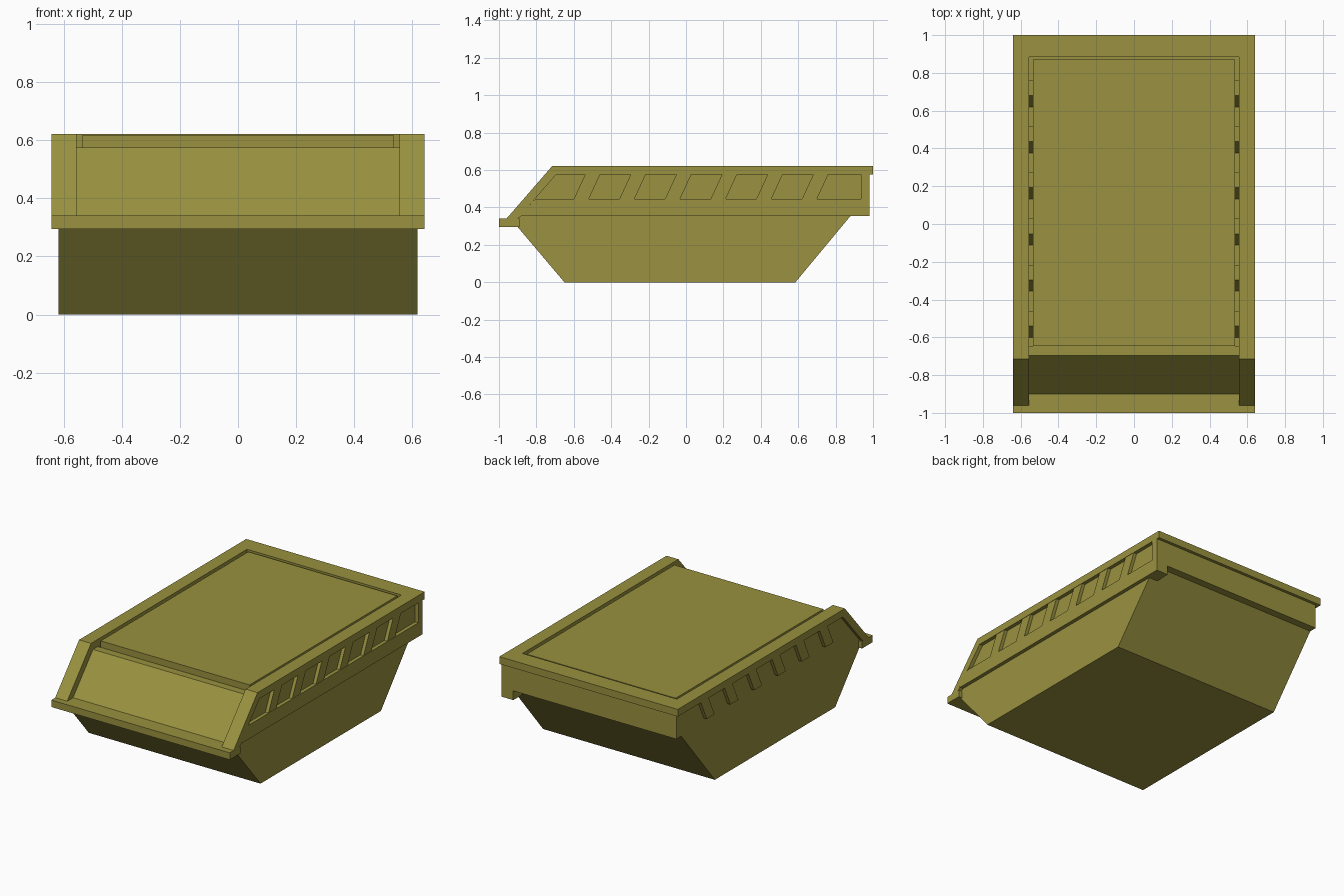
import bpy

if "Cube" in bpy.data.objects:
    bpy.data.objects.remove(bpy.data.objects["Cube"])

paint = bpy.data.materials.new("olive_paint")
paint.diffuse_color = (0.32, 0.285, 0.05, 1)
paint.use_nodes = True
paint.node_tree.nodes["Principled BSDF"].inputs["Base Color"].default_value = paint.diffuse_color


def prism(name, profile, x0, x1):
    """Extrude a (y, z) side profile from x0 to x1."""
    n = len(profile)
    x0, x1 = min(x0, x1), max(x0, x1)
    area = sum(profile[i][0] * profile[(i + 1) % n][1] - profile[(i + 1) % n][0] * profile[i][1]
               for i in range(n))
    if area < 0:
        profile = profile[::-1]
    verts = [(x, y, z) for x in (x0, x1) for y, z in profile]
    faces = [list(range(n))[::-1], list(range(n, 2 * n))]
    faces += [(i, (i + 1) % n, n + (i + 1) % n, n + i) for i in range(n)]
    mesh = bpy.data.meshes.new(name)
    mesh.from_pydata(verts, [], faces)
    mesh.materials.append(paint)
    obj = bpy.data.objects.new(name, mesh)
    bpy.context.collection.objects.link(obj)
    return obj


def box(name, y0, y1, z0, z1, x0, x1):
    return prism(name, [(y0, z0), (y1, z0), (y1, z1), (y0, z1)], x0, x1)


# Main tub with sloped ends and the front ramp
body = prism("tub_body", [(-0.65, 0), (0.585, 0), (0.93, 0.415), (0.98, 0.415), (0.98, 0.575),
                          (-0.695, 0.575), (-0.9, 0.34), (-0.9, 0.295)], -0.617, 0.617)

# Sunken slot around the top panel
cutter = box("slot_cutter", -0.645, 0.885, 0.445, 0.7, -0.555, 0.555)
cutter.hide_render = True
mod = body.modifiers.new("slot", 'BOOLEAN')
mod.operation = 'DIFFERENCE'
mod.solver = 'EXACT'
mod.object = cutter
bpy.context.view_layer.objects.active = body
bpy.ops.object.modifier_apply(modifier=mod.name)
bpy.data.objects.remove(cutter)

# Top panel standing in the slot
box("top_panel", -0.645, 0.87, 0.43, 0.617, -0.535, 0.535)

# Side rails running along the top and down the front slope
rail = [(1, 0.575), (1, 0.622), (-0.715, 0.622), (-0.96, 0.34), (-0.9, 0.34), (-0.695, 0.575)]
for side, label in ((1, "right"), (-1, "left")):
    prism(label + "_rail", rail, side * 0.555, side * 0.641)
    # Slanted ribs under the rail
    for i in range(6):
        y = -0.6 + 0.244 * i
        prism(f"{label}_rib_{i + 1}", [(y, 0.445), (y + 0.08, 0.445), (y + 0.14, 0.575), (y + 0.06, 0.575)],
              side * 0.53, side * 0.639)

# Rear rail and front lip
box("rear_rail", 0.885, 1, 0.575, 0.622, -0.555, 0.555)
box("front_lip", -1, -0.89, 0.295, 0.34, -0.641, 0.641)

# Skirt framing the ribs, present on the right side only
prism("right_skirt", [(-0.9, 0.34), (-0.88, 0.355), (0.98, 0.355), (0.98, 0.575), (0.935, 0.575),
                      (0.935, 0.445), (-0.808, 0.445)], 0.555, 0.641)
